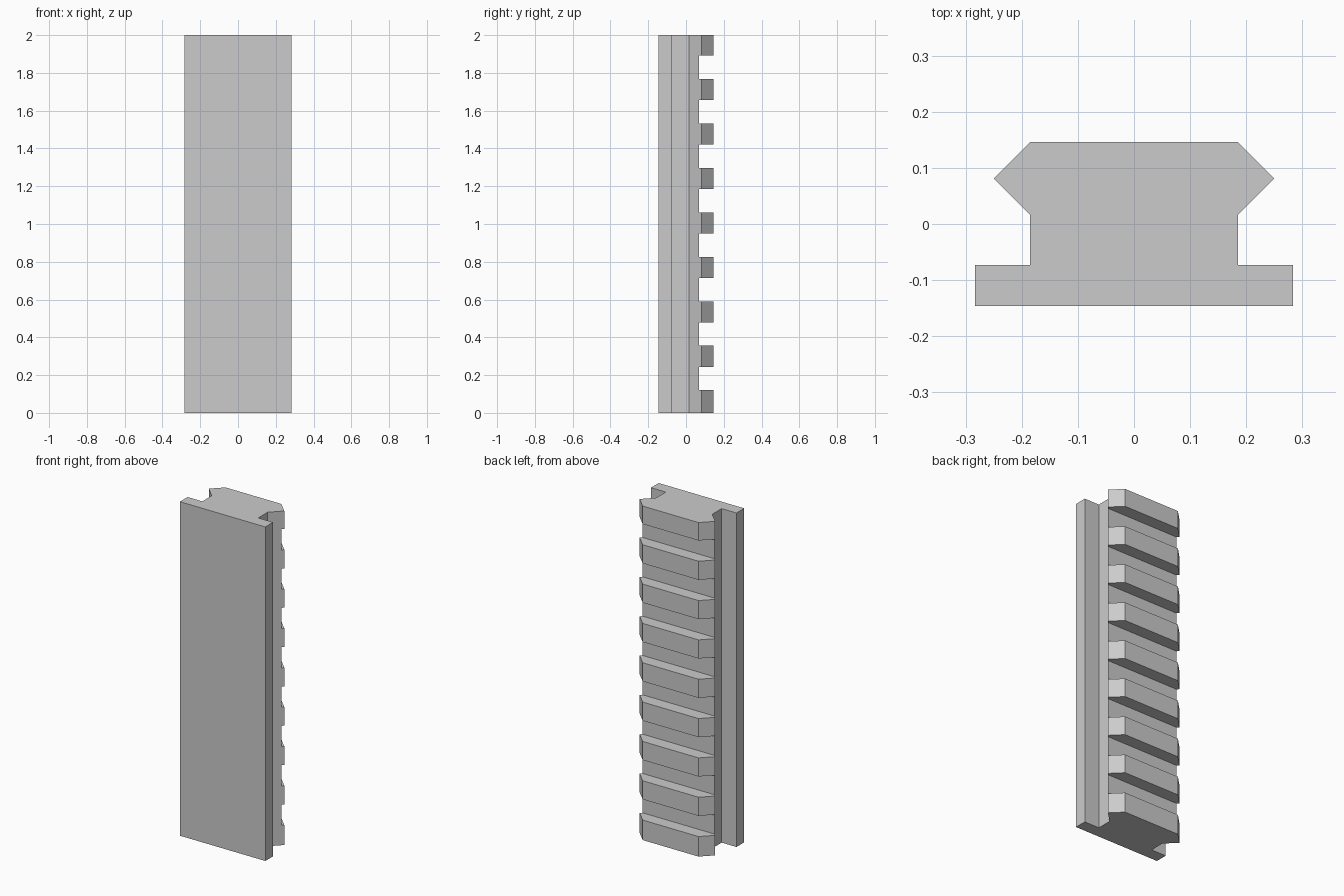
import bpy
import bmesh
from mathutils import Matrix, Vector

cube = bpy.data.objects.get("Cube")
if cube:
    bpy.data.objects.remove(cube, do_unlink=True)

HEIGHT = 2.0
SLOT_START, SLOT_WIDTH, PITCH, SLOTS = 0.12, 0.124, 0.2355, 8
SLOT_FLOOR = 0.07

grey = bpy.data.materials.new("plain grey")
grey.use_nodes = True
colour = (0.6, 0.6, 0.6, 1)
grey.diffuse_color = colour
grey.node_tree.nodes["Principled BSDF"].inputs["Base Color"].default_value = colour


def make_object(name, bm):
    bmesh.ops.recalc_face_normals(bm, faces=bm.faces)
    mesh = bpy.data.meshes.new(name)
    bm.to_mesh(mesh)
    bm.free()
    mesh.materials.append(grey)
    obj = bpy.data.objects.new(name, mesh)
    bpy.context.collection.objects.link(obj)
    return obj


# Rail: mirrored half profile (flat base, neck, pointed head) extruded upward
half = [(0.283, -0.146), (0.283, -0.073), (0.185, -0.073),
        (0.185, 0.016), (0.25, 0.081), (0.185, 0.146)]
outline = half + [(-x, y) for x, y in reversed(half)]
bm = bmesh.new()
face = bm.faces.new([bm.verts.new((x, y, 0)) for x, y in outline])
grown = bmesh.ops.extrude_face_region(bm, geom=[face], use_keep_orig=True)
top = [v for v in grown["geom"] if isinstance(v, bmesh.types.BMVert)]
bmesh.ops.translate(bm, verts=top, vec=(0, 0, HEIGHT))
rail = make_object("slotted_rail", bm)

# Cutter: evenly spaced blocks for the cross slots
bm = bmesh.new()
for i in range(SLOTS):
    z = SLOT_START + i * PITCH + SLOT_WIDTH / 2
    bmesh.ops.create_cube(bm, size=1, matrix=Matrix.LocRotScale(
        Vector((0, SLOT_FLOOR + 0.1, z)), None, Vector((0.8, 0.2, SLOT_WIDTH))))
cutter = make_object("slot_cutter", bm)
cutter.hide_render = True

# Cut the slots, then discard the cutter
cut = rail.modifiers.new("slots", "BOOLEAN")
cut.operation = "DIFFERENCE"
cut.solver = "EXACT"
cut.object = cutter
bpy.context.view_layer.objects.active = rail
bpy.ops.object.modifier_apply(modifier=cut.name)
bpy.data.objects.remove(cutter, do_unlink=True)
